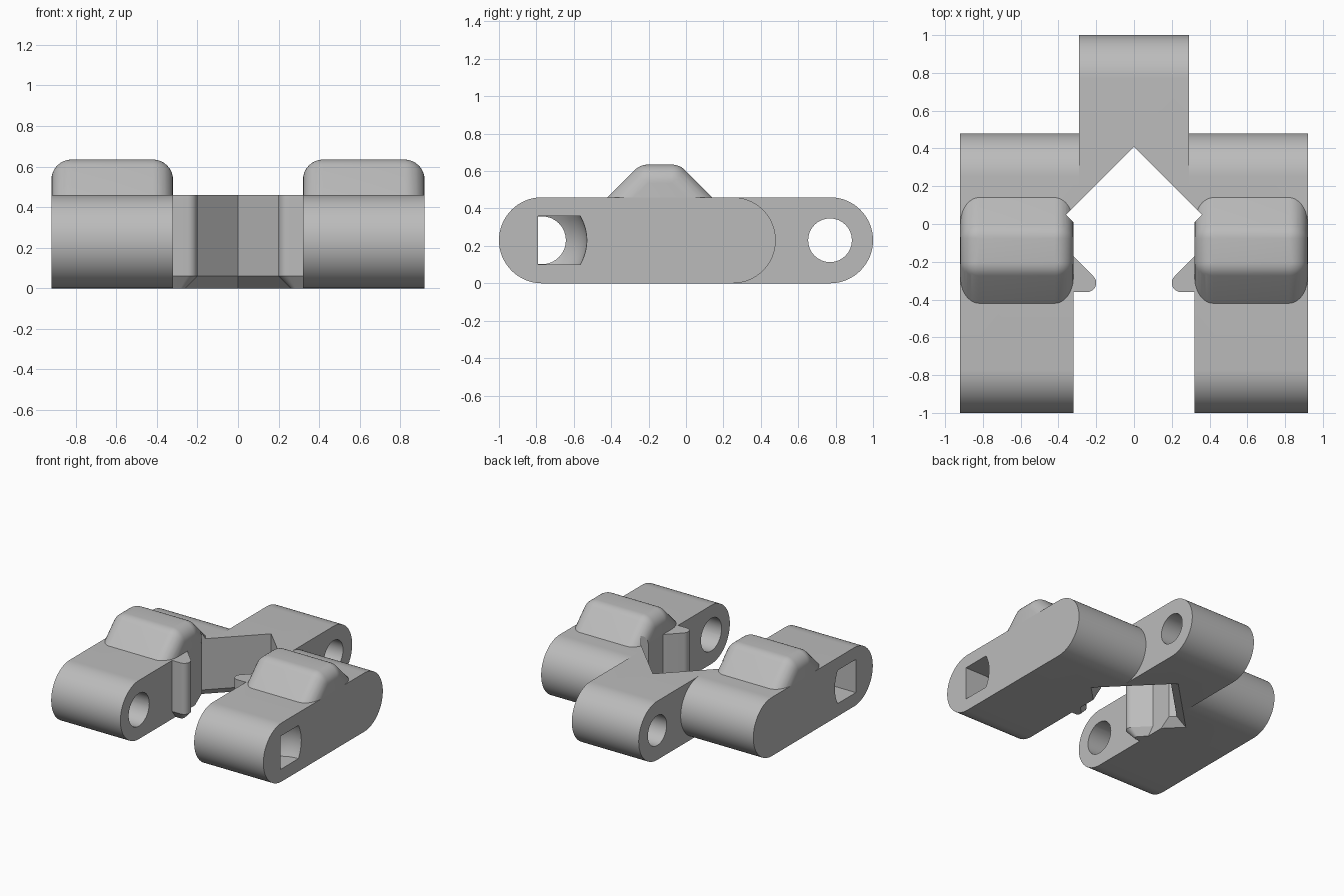
import bpy, bmesh, math
from mathutils import Matrix, Vector

cube = bpy.data.objects.get("Cube")
if cube:
    bpy.data.objects.remove(cube, do_unlink=True)

grey = bpy.data.materials.new("plain grey")
grey.use_nodes = True
COLOR = (0.5, 0.5, 0.5, 1)
grey.diffuse_color = COLOR
grey.node_tree.nodes["Principled BSDF"].inputs["Base Color"].default_value = COLOR

H = 0.46          # body height
R = H / 2         # end rounding
SEG = 32


def make(name, bm):
    bmesh.ops.recalc_face_normals(bm, faces=bm.faces)
    mesh = bpy.data.meshes.new(name)
    bm.to_mesh(mesh)
    bm.free()
    mesh.materials.append(grey)
    ob = bpy.data.objects.new(name, mesh)
    bpy.context.collection.objects.link(ob)
    return ob


def loft(name, rings):
    """Closed solid through equal rings of points."""
    bm = bmesh.new()
    rows = [[bm.verts.new(p) for p in ring] for ring in rings]
    n = len(rows[0])
    for a, b in zip(rows, rows[1:]):
        for i in range(n):
            j = (i + 1) % n
            bm.faces.new((a[i], a[j], b[j], b[i]))
    bm.faces.new(rows[0])
    bm.faces.new(rows[-1])
    return make(name, bm)


def arc(cy, cz, r, start, end, n=SEG):
    return [(cy + r * math.cos(t), cz + r * math.sin(t))
            for t in (math.radians(start + (end - start) * i / n) for i in range(n + 1))]


def along_x(name, x0, x1, pts):
    return loft(name, [[(x, y, z) for y, z in pts] for x in (x0, x1)])


def round_back(y0, y1):
    return [(y0, 0)] + arc(y1 - R, R, R, -90, 90) + [(y0, H)]


def cut(ob, *cutters):
    for c in cutters:
        mod = ob.modifiers.new("cut", 'BOOLEAN')
        mod.operation, mod.solver, mod.object = 'DIFFERENCE', 'EXACT', c
    bpy.context.view_layer.update()
    done = bpy.data.meshes.new_from_object(ob.evaluated_get(bpy.context.evaluated_depsgraph_get()))
    ob.modifiers.clear()
    ob.data = done


# Cutters: diamond opening with flared foot, pin holes, curved side pocket
def diamond(r, z):
    return [(r, 0.05, z), (0, 0.05 + r, z), (-r, 0.05, z), (0, 0.05 - r, z)]


opening = loft("opening_cutter", [diamond(0.46, -0.01), diamond(0.36, 0.06), diamond(0.36, 1)])
arm_hole = along_x("arm_hole_cutter", 0.2, 0.71, arc(-0.77, R, 0.128, 0, 360)[:-1])
back_hole = along_x("back_hole_cutter", -0.5, 0.5, arc(0.77, R, 0.117, 0, 360)[:-1])

bm = bmesh.new()
outline = [(0, -0.13)] + [(0.26 - 0.035 * (k / 6) ** 2, 0.13 * k / 6) for k in range(-6, 7)] + [(0, 0.13)]
verts = [bm.verts.new((0.92 + r, -0.79, R + z)) for r, z in outline]
face = bm.faces.new(verts)
bmesh.ops.spin(bm, geom=[face, *face.edges, *verts], cent=(0.92, -0.79, 0), axis=(0, 0, 1),
               angle=math.pi, steps=SEG)
bmesh.ops.remove_doubles(bm, verts=bm.verts, dist=1e-5)
# Replace the doubled end caps by one flat wall
bmesh.ops.delete(bm, geom=[f for f in bm.faces if all(abs(v.co.y + 0.79) < 1e-4 for v in f.verts)],
                 context='FACES')
bmesh.ops.delete(bm, geom=[e for e in bm.edges if not e.link_faces], context='EDGES')
bmesh.ops.holes_fill(bm, edges=[e for e in bm.edges if e.is_boundary], sides=0)
pocket = make("pocket_cutter", bm)

# Arm: long bar rounded at both ends
arm = along_x("left_arm", 0.32, 0.92,
              arc(0.48 - R, R, R, -90, 90) + arc(R - 1, R, R, 90, 270))
cut(arm, opening, arm_hole, pocket)

# Shoulder: strip joining arm to the centre block
shoulder = along_x("left_shoulder", 0.29, 0.32, round_back(0.06, 0.48))
cut(shoulder, opening)

# Centre block with pin hole
block = along_x("centre_block", -0.29, 0.29, round_back(0.06, 1))
cut(block, opening, back_hole)

# Hump: hull of spheres gives an evenly rounded wedge
bm = bmesh.new()
r = 0.1
for z in (0.635 - r, 0.35):
    for y in (-0.88 + r * math.sqrt(2) + z, 0.60 - r * math.sqrt(2) - z):
        for x in (0.32 + r, 0.92 - r):
            bmesh.ops.create_uvsphere(bm, u_segments=SEG, v_segments=16, radius=r,
                                      matrix=Matrix.Translation((x, y, z)))
pts = [v.co.copy() for v in bm.verts]
bm.free()
bm = bmesh.new()
for p in pts:
    bm.verts.new(p)
hull = bmesh.ops.convex_hull(bm, input=bm.verts)
bmesh.ops.delete(bm, geom=[v for v in bm.verts if not v.link_faces], context='VERTS')
bmesh.ops.dissolve_limit(bm, angle_limit=0.005, verts=bm.verts, edges=bm.edges)
cutline = bmesh.ops.bisect_plane(bm, geom=[*bm.verts, *bm.edges, *bm.faces],
                                 plane_co=(0, 0, H - 0.002), plane_no=(0, 0, 1), clear_inner=True)
bmesh.ops.holes_fill(bm, edges=[e for e in bm.edges if e.is_boundary], sides=0)
hump = make("left_hump", bm)
cut(hump, opening)

# Catch: small rounded tooth with a tapered foot
tooth = [(0.32, -0.36), (0.32, -0.17)] + arc(0.248, -0.312, 0.048, 135, 270, 10)
foot = [(0.32 + (x - 0.32) * 0.5, -0.27 + (y + 0.27) * 0.5) for x, y in tooth]
catch = loft("left_catch", [[(x, y, z) for x, y in ring]
                            for ring, z in ((foot, 0), (tooth, 0.06), (tooth, H))])

for c in (opening, arm_hole, back_hole, pocket):
    bpy.data.objects.remove(c, do_unlink=True)

# Mirror the left parts to the right
parts = [block]
for ob in (arm, shoulder, hump, catch):
    twin = ob.copy()
    twin.data = ob.data.copy()
    twin.name = ob.name.replace("left", "right")
    twin.data.transform(Matrix.Scale(-1, 4, Vector((1, 0, 0))))
    twin.data.flip_normals()
    bpy.context.collection.objects.link(twin)
    parts += [ob, twin]

# Smooth rounded surfaces, keep edges sharp
bpy.ops.object.select_all(action='DESELECT')
for ob in parts:
    ob.select_set(True)
bpy.context.view_layer.objects.active = block
bpy.ops.object.shade_smooth_by_angle(angle=math.radians(30))
